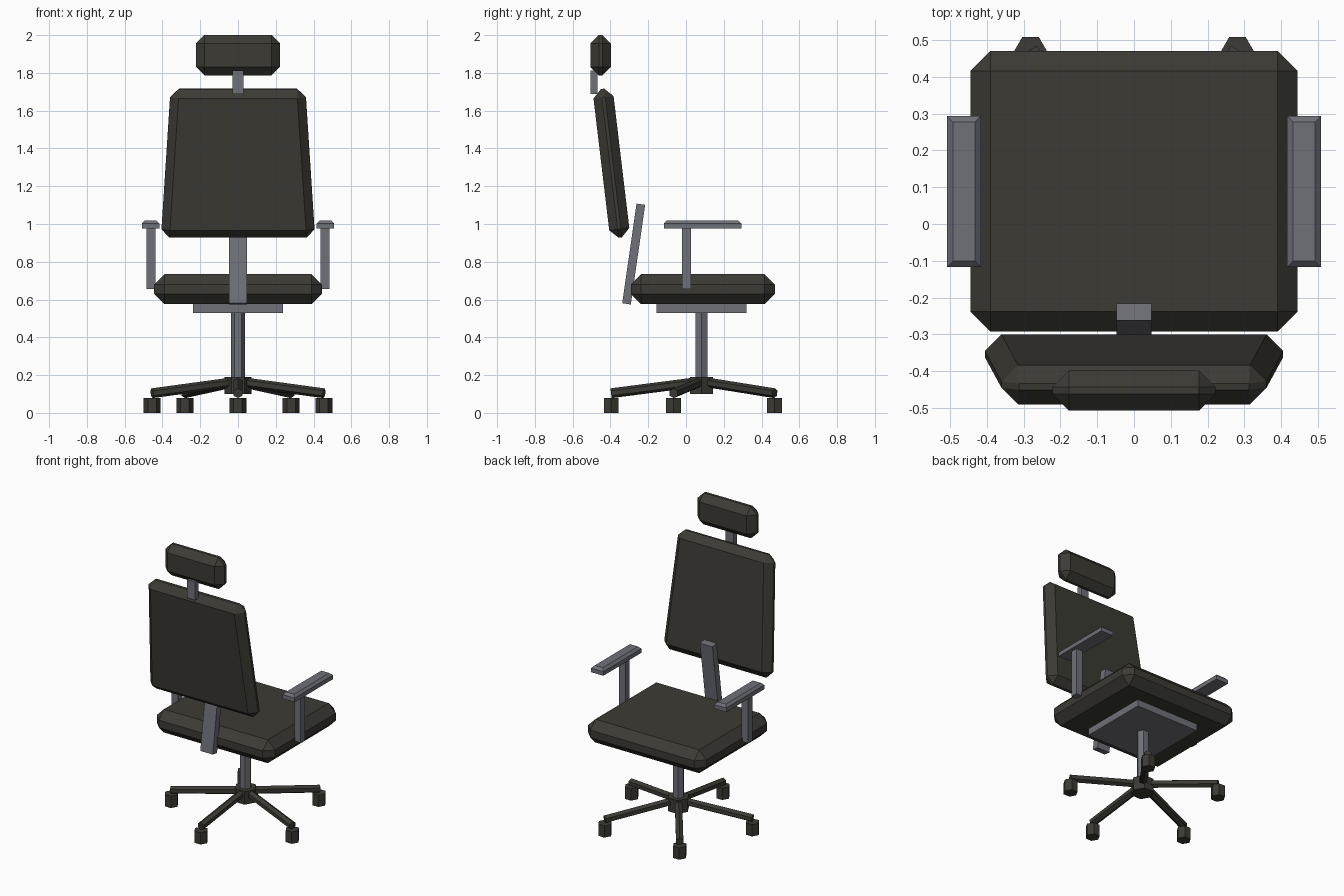
import bpy, bmesh, math
from mathutils import Matrix, Vector

if "Cube" in bpy.data.objects:
    bpy.data.objects.remove(bpy.data.objects["Cube"])


def material(name, rgb):
    m = bpy.data.materials.new(name)
    m.diffuse_color = (*rgb, 1)
    m.use_nodes = True
    m.node_tree.nodes["Principled BSDF"].inputs["Base Color"].default_value = m.diffuse_color
    return m


DARK = material("dark upholstery", (0.045, 0.043, 0.034))
GREY = material("grey metal", (0.16, 0.165, 0.19))


def finish(name, bm, mat, loc, rot_x=0.0):
    bmesh.ops.recalc_face_normals(bm, faces=bm.faces[:])
    me = bpy.data.meshes.new(name)
    bm.to_mesh(me)
    bm.free()
    me.materials.append(mat)
    ob = bpy.data.objects.new(name, me)
    ob.location = loc
    ob.rotation_euler = (math.radians(rot_x), 0, 0)
    bpy.context.collection.objects.link(ob)
    return ob


def box(name, mat, loc, size, rot_x=0.0, bevel=0.0, top_only=False, taper=1.0):
    """Box with optional narrower top and one-step chamfer."""
    bm = bmesh.new()
    bmesh.ops.create_cube(bm, size=1)
    for v in bm.verts:
        v.co = Vector([a * b for a, b in zip(v.co, size)])
        if v.co.z > 0:
            v.co.x *= taper
    if bevel:
        edges = [e for e in bm.edges
                 if not top_only or all(v.co.z > 0 for v in e.verts)]
        bmesh.ops.bevel(bm, geom=edges, offset=bevel, segments=1,
                        profile=0.5, affect='EDGES')
    return finish(name, bm, mat, loc, rot_x)


def hex_bar(name, mat, start, end, radius):
    """Six-sided bar between two points; upright bars point a corner to +x."""
    a, b = Vector(start), Vector(end)
    d = (b - a).normalized()
    if abs(d.z) > 0.99:
        u = Vector((1, 0, 0))
    else:
        u = (Vector((0, 0, 1)) - d * d.z).normalized()
    w = d.cross(u)
    bm = bmesh.new()
    bmesh.ops.create_cone(bm, cap_ends=True, segments=6, radius1=radius,
                          radius2=radius, depth=(b - a).length)
    # the default corner lies on local y, so send local y to u
    rot = Matrix((u.cross(d), u, d)).transposed().to_4x4()
    bmesh.ops.transform(bm, matrix=rot, verts=bm.verts[:])
    return finish(name, bm, mat, (a + b) / 2)


CY = 0.082  # pedestal axis

# Upholstery
box("seat", DARK, (0, 0.089, 0.655), (0.888, 0.762, 0.158), bevel=0.054)
box("backrest", DARK, (0, -0.395, 1.322), (0.816, 0.107, 0.793),
    rot_x=6.8, bevel=0.045, taper=0.875)
box("headrest", DARK, (0, -0.452, 1.894), (0.444, 0.109, 0.214), bevel=0.045)

# Back supports
box("headrest_post", GREY, (0, -0.487, 1.75), (0.06, 0.035, 0.125))
box("back_strut", GREY, (0, -0.277, 0.841), (0.094, 0.046, 0.533), rot_x=-8.2)

# Armrests
for side, s in (("left", -1), ("right", 1)):
    box(side + "_arm_pad", GREY, (s * 0.462, 0.088, 0.997),
        (0.092, 0.41, 0.044), bevel=0.016, top_only=True)
    box(side + "_arm_post", GREY, (s * 0.461, 0.003, 0.816),
        (0.047, 0.047, 0.322))

# Pedestal
box("seat_plate", GREY, (0, CY, 0.553), (0.474, 0.474, 0.046))
hex_bar("column", GREY, (0, CY, 0.12), (0, CY, 0.535), 0.038)
hex_bar("hub", DARK, (0, CY, 0.1), (0, CY, 0.19), 0.071)

# Five-star base with casters
for i in range(5):
    ang = math.radians(-90 + 72 * i)
    c, s = math.cos(ang), math.sin(ang)
    hex_bar(f"base_leg_{i + 1}", DARK, (0, CY, 0.166),
            (0.479 * c, CY + 0.479 * s, 0.104), 0.026)
    x, y = 0.478 * c, CY + 0.478 * s
    hex_bar(f"caster_{i + 1}", DARK, (x, y, 0), (x, y, 0.08), 0.045)
